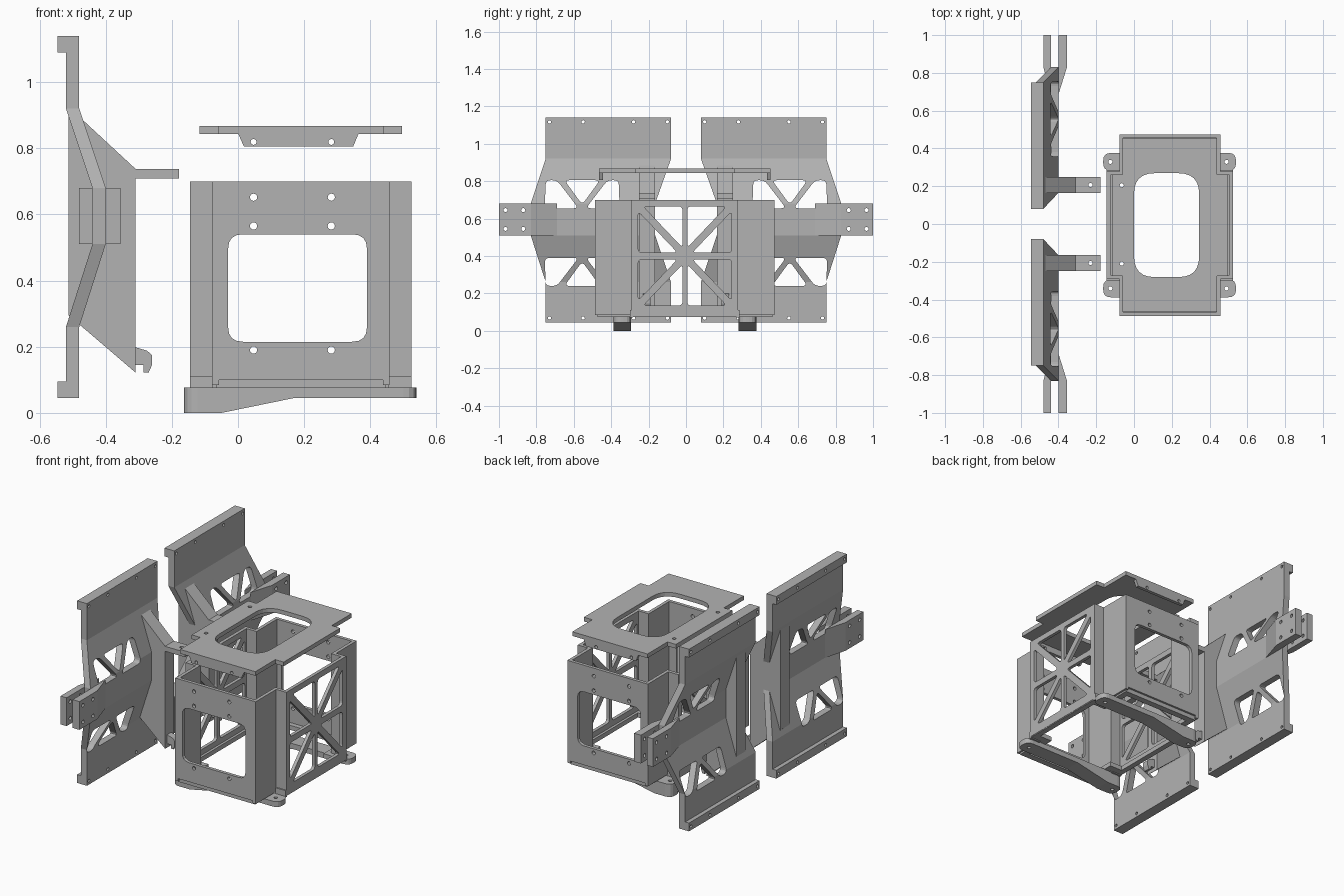
import bpy, bmesh, math
from mathutils import Vector

if "Cube" in bpy.data.objects:
    bpy.data.objects.remove(bpy.data.objects["Cube"])

grey = bpy.data.materials.new("plain_grey")
grey.diffuse_color = (0.45, 0.45, 0.45, 1)
grey.use_nodes = True
grey.node_tree.nodes["Principled BSDF"].inputs["Base Color"].default_value = grey.diffuse_color


def rect(a0, b0, a1, b1):
    return [(a0, b0), (a1, b0), (a1, b1), (a0, b1)]


def circle(a, b, r=0.011, n=12):
    return [(a + r * math.cos(2 * math.pi * i / n), b + r * math.sin(2 * math.pi * i / n)) for i in range(n)]


def rounded(pts, r, n=4):
    """Fillet every corner of a polygon."""
    out = []
    for i, p in enumerate(pts):
        p = Vector(p)
        a, b = Vector(pts[i - 1]) - p, Vector(pts[(i + 1) % len(pts)]) - p
        pa = p + a.normalized() * min(r, a.length * 0.45)
        pb = p + b.normalized() * min(r, b.length * 0.45)
        for k in range(n + 1):
            t = k / n
            out.append(tuple(pa * (1 - t) ** 2 + p * 2 * t * (1 - t) + pb * t * t))
    return out


def plate(name, axis, lo, hi, outer, holes=(), cuts=(), warp=None):
    """Flat outline with holes, thick from lo to hi along an axis; cuts are (axis index, position)."""
    curve = bpy.data.curves.new(name, 'CURVE')
    curve.dimensions = '2D'
    curve.fill_mode = 'BOTH'
    curve.extrude = abs(hi - lo) / 2
    for loop in [outer, *holes]:
        s = curve.splines.new('POLY')
        s.points.add(len(loop) - 1)
        for pt, (u, v) in zip(s.points, loop):
            pt.co = (u, v, 0, 1)
        s.use_cyclic_u = True
    tmp = bpy.data.objects.new(name + "_curve", curve)
    bpy.context.collection.objects.link(tmp)
    deps = bpy.context.evaluated_depsgraph_get()
    mesh = bpy.data.meshes.new_from_object(tmp.evaluated_get(deps))
    bpy.data.objects.remove(tmp)
    bm = bmesh.new()
    bm.from_mesh(mesh)
    bmesh.ops.remove_doubles(bm, verts=bm.verts, dist=1e-5)
    for v in bm.verts:
        u, w, d = v.co.x, v.co.y, v.co.z + (lo + hi) / 2
        v.co = {'x': (d, u, w), 'y': (u, d, w), 'z': (u, w, d)}[axis]
    for idx, pos in cuts:
        co, no = Vector((0, 0, 0)), Vector((0, 0, 0))
        co[idx], no[idx] = pos, 1
        bmesh.ops.bisect_plane(bm, geom=bm.verts[:] + bm.edges[:] + bm.faces[:], plane_co=co, plane_no=no)
    if warp:
        for v in bm.verts:
            warp(v.co)
    bmesh.ops.recalc_face_normals(bm, faces=bm.faces)
    bm.to_mesh(mesh)
    bm.free()
    mesh.materials.clear()
    mesh.materials.append(grey)
    for p in mesh.polygons:
        p.material_index = 0
        p.use_smooth = False
    ob = bpy.data.objects.new(name, mesh)
    bpy.context.collection.objects.link(ob)
    return ob


# --- central box: cross-shaped plan, open top and bottom ---
XC, YC, T = 0.19, -0.006, 0.02
WX, NX, WY, NY = 0.335, 0.268, 0.285, 0.48   # wide/narrow half sizes


def cross(nx, wx, wy, ny):
    q = [(nx, ny), (nx, wy), (wx, wy)]
    pts = q + [(x, -y) for x, y in reversed(q)]
    pts += [(-x, -y) for x, y in q] + [(-x, y) for x, y in reversed(q)]
    return [(XC + x, YC + y) for x, y in pts]


screws = [circle(x, z) for x in (0.047, 0.282) for z in (0.19, 0.565, 0.652)]
opening = rounded(rect(-0.03, 0.215, 0.39, 0.54), 0.045)
for s, n in ((-1, "front"), (1, "back")):
    y = YC + s * NY
    plate(n + "_wall", 'y', min(y, y - s * T), max(y, y - s * T),
          rect(XC - NX, 0.1, XC + NX, 0.7), [opening] + screws)

# triangular truss windows in both side walls
truss = []
for sy in (-1, 1):
    for sz in (-1, 1):
        for tri in ([(0.013, 0.045), (0.013, 0.265), (0.222, 0.265)],
                    [(0.04, 0.018), (0.25, 0.018), (0.25, 0.238)]):
            truss.append(rounded([(YC + sy * a, 0.4 + sz * b) for a, b in tri], 0.022))
for s, n in ((-1, "left"), (1, "right")):
    x = XC + s * WX
    plate(n + "_truss_wall", 'x', min(x, x - s * T), max(x, x - s * T),
          rect(YC - WY, 0.08, YC + WY, 0.7), truss)

# stepped corners joining the walls
for sx in (-1, 1):
    for sy in (-1, 1):
        corner = [(WX, WY), (NX, WY), (NX, NY), (NX - T, NY), (NX - T, WY - T), (WX, WY - T)]
        plate("corner_step", 'z', 0.085, 0.7, [(XC + sx * a, YC + sy * b) for a, b in corner])

# bottom rim
plate("bottom_rim", 'z', 0.075, 0.102, cross(NX - 0.012, WX - 0.002, WY - 0.002, NY - 0.012),
      [cross(NX - 0.05, WX - 0.035, WY - 0.05, NY - 0.05)])


# --- feet bars with a wedge underside ---
def wedge(co):
    if co.z < 0.01:
        co.z = 0.045 * min(1, max(0, (co.x + 0.05) / 0.22))


for s in (-1, 1):
    y = YC + s * 0.335
    plate("foot_bar", 'z', 0, 0.077, rounded(rect(-0.163, y - 0.047, 0.54, y + 0.047), 0.04),
          [circle(-0.125, y), circle(0.49, y)], [(0, -0.05), (0, 0.17)], wedge)
    for x0, x1 in ((-0.145, -0.075), (0.455, 0.525)):
        plate("foot_gusset", 'z', 0.07, 0.112, rect(x0, YC + s * 0.285 - 0.008, x1, YC + s * 0.285 + 0.008))

# --- lid with a rounded opening and screw tabs ---
plate("lid", 'z', 0.843, 0.868, cross(0.25, 0.306, 0.268, 0.458),
      [rounded(rect(0, YC - 0.275, 0.345, YC + 0.275), 0.11, 6), circle(-0.065, 0.205), circle(-0.065, -0.21)])
for s in (-1, 1):
    y = YC + s * 0.448
    plate("lid_tab", 'y', y - 0.01, y + 0.01,
          [(0.018, 0.805), (0.348, 0.805), (0.365, 0.845), (0, 0.845)],
          [circle(0.047, 0.819, 0.009), circle(0.282, 0.819, 0.009)])


# --- side panels: bent plates with truss cut-outs ---
def bend(co):
    up = (0.92 - co.z) / 0.24
    down = (co.z - 0.26) / 0.25
    co.x += 0.08 * min(1, max(0, min(up, down)))


half = [(0.83, 0.68), (0.75, 0.92), (0.75, 1.14), (0.08, 1.14), (0.08, 0.92), (0.165, 0.68)]
low = [(0.165, 0.51), (0.08, 0.26), (0.08, 0.045), (0.75, 0.045), (0.75, 0.26), (0.83, 0.51)]
upper_cuts = [[(0.755, 0.655), (0.575, 0.655), (0.69, 0.805), (0.75, 0.805)],
              [(0.65, 0.805), (0.46, 0.805), (0.555, 0.675)],
              [(0.355, 0.655), (0.535, 0.655), (0.42, 0.805), (0.36, 0.805)]]
for s in (-1, 1):
    def side(pts):
        return [(s * a, b) for a, b in pts]

    windows = [rounded(side(c), 0.025) for c in upper_cuts]
    windows += [rounded(side([(a, 1.045 - b) for a, b in c]), 0.025) for c in upper_cuts]
    rim_holes = {z: [circle(s * y, z, 0.009) for y in (0.1, 0.28, 0.55, 0.73)] for z in (1.117, 0.068)}
    plate("side_panel", 'x', -0.52, -0.48, side(half + low), windows + rim_holes[1.117] + rim_holes[0.068],
          [(2, z) for z in (0.26, 0.51, 0.68, 0.92)], bend)
    # rear lips on the top and bottom edges
    for z0, z1, z in ((1.09, 1.14, 1.117), (0.045, 0.095, 0.068)):
        plate("panel_lip", 'x', -0.545, -0.52, side(rect(0.08, z0, 0.75, z1)), rim_holes[z])

    # outer clevis: two prongs swelling out of the panel
    for inner, outer in ((-0.40, -0.355), (-0.44, -0.48)):
        def taper(co, inner=inner, outer=outer):
            if abs(co.x - outer) < 0.001:
                t = min(1, max(0.03, (abs(co.y) - 0.69) / 0.14))
                co.x = inner + (outer - inner) * t
        plate("clevis_prong", 'x', min(inner, outer), max(inner, outer), side(rect(0.69, 0.51, 1.0, 0.68)),
              [circle(s * y, z) for y in (0.87, 0.965) for z in (0.545, 0.645)], [(1, s * 0.83)], taper)

    # upright rib, upper arm and lower hook
    y0, y1 = sorted((s * 0.165, s * 0.25))
    plate("rib", 'y', y0, y1, [(-0.512, 0.925), (-0.31, 0.738), (-0.31, 0.122), (-0.512, 0.295)])
    plate("upper_arm", 'z', 0.708, 0.738, rect(-0.32, y0, -0.178, y1), [circle(-0.23, s * 0.207)])
    y0, y1 = sorted((s * 0.19, s * 0.23))
    plate("lower_hook", 'y', y0, y1,
          [(-0.315, 0.2), (-0.275, 0.188), (-0.26, 0.175), (-0.26, 0.145), (-0.27, 0.122),
           (-0.285, 0.122), (-0.285, 0.145), (-0.315, 0.145)])
